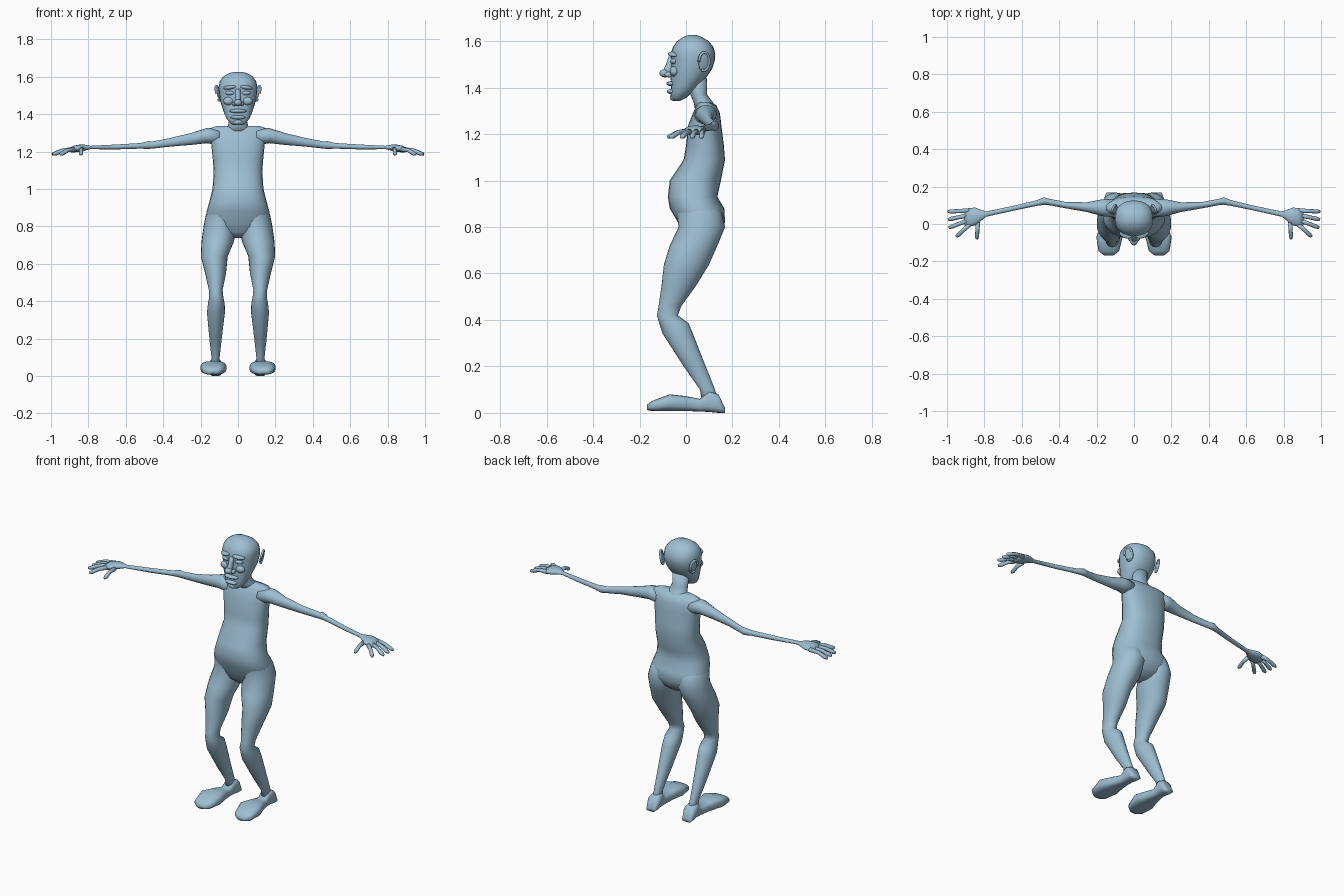
import bpy, bmesh, math
from mathutils import Vector, Matrix

skin = bpy.data.materials.new("pale blue skin")
skin.diffuse_color = (0.34, 0.52, 0.65, 1)


def finish(name, bm, mirror=False):
    """Turn a bmesh into a smooth object, optionally mirrored over x."""
    bmesh.ops.recalc_face_normals(bm, faces=bm.faces)
    for f in bm.faces:
        f.smooth = True
    me = bpy.data.meshes.new(name)
    bm.to_mesh(me)
    bm.free()
    me.materials.append(skin)
    ob = bpy.data.objects.new(name, me)
    bpy.context.collection.objects.link(ob)
    if mirror:
        mod = ob.modifiers.new("mirror", "MIRROR")
        mod.use_mirror_merge = False
    return ob


def loft(name, rings, mirror=False, n=20, power=1.0):
    """Skin rings given as (centre, half axis u, half axis v)."""
    bm = bmesh.new()
    loops = []
    for c, u, v in rings:
        loop = []
        for i in range(n):
            a = 2 * math.pi * i / n
            ca, sa = math.cos(a), math.sin(a)
            p = Vector(c) + Vector(u) * math.copysign(abs(ca) ** power, ca) \
                + Vector(v) * math.copysign(abs(sa) ** power, sa)
            loop.append(bm.verts.new(p))
        loops.append(loop)
    for a, b in zip(loops, loops[1:]):
        for i in range(n):
            j = (i + 1) % n
            bm.faces.new((a[i], a[j], b[j], b[i]))
    bm.faces.new(loops[0])
    bm.faces.new(loops[-1])
    return finish(name, bm, mirror)


def stack(name, rows, mirror=False, power=1.0):
    """Horizontal rings: (z, front y, back y, centre x, half width)."""
    return loft(name, [((x, (f + b) / 2, z), (w, 0, 0), (0, (b - f) / 2, 0))
                       for z, f, b, x, w in rows], mirror, 24, power)


def blob(name, pos, radii, rot=(0, 0, 0), mirror=False):
    bm = bmesh.new()
    m = Matrix.Translation(pos)
    for ang, ax in zip(rot, "XYZ"):
        m = m @ Matrix.Rotation(math.radians(ang), 4, ax)
    bmesh.ops.create_uvsphere(bm, u_segments=16, v_segments=10, radius=1,
                              matrix=m @ Matrix.Diagonal((*radii, 1)))
    return finish(name, bm, mirror)


# Torso with rounded belly and flat shoulders
stack("torso", [
    (1.338, .06, .10, 0, .11), (1.325, .045, .13, 0, .15),
    (1.29, .03, .146, 0, .155), (1.24, .01, .152, 0, .143),
    (1.15, .0, .163, 0, .134), (1.09, -.01, .168, 0, .13),
    (1.0, -.07, .15, 0, .136), (.93, -.078, .135, 0, .154),
    (.88, -.07, .165, 0, .168), (.82, -.035, .168, 0, .172),
    (.77, -.02, .14, 0, .12), (.738, .02, .10, 0, .03)], power=.85)

# Bent legs
stack("leg", [
    (.92, -.04, .12, .085, .065), (.86, -.04, .155, .092, .08),
    (.80, -.032, .168, .097, .087), (.72, -.07, .135, .108, .087),
    (.64, -.095, .10, .127, .072), (.55, -.105, .045, .120, .056),
    (.46, -.118, -.02, .119, .037), (.42, -.125, -.035, .116, .038),
    (.385, -.115, .012, .116, .045), (.34, -.10, .03, .118, .048),
    (.20, -.01, .085, .12, .033), (.10, .06, .125, .12, .022),
    (.04, .07, .14, .12, .024)], True)

# Long shoe-like feet, lofted from toe to heel
loft("foot", [((x, y, (lo + hi) / 2), (w, 0, 0), (0, 0, (hi - lo) / 2))
              for y, x, w, lo, hi in [
    (-.168, .135, .025, .012, .035), (-.145, .135, .055, .008, .052),
    (-.07, .131, .070, .008, .080), (0, .126, .048, .008, .072),
    (.06, .122, .034, .006, .060), (.10, .12, .034, .004, .095),
    (.14, .12, .038, .0, .080), (.168, .12, .028, .0, .020)]],
    True, 20, .7)

# Outstretched arms, elbow and palm
loft("arm", [((x, y, z), (0, ry, 0), (0, 0, rz)) for x, y, z, ry, rz in [
    (.10, .085, 1.28, .05, .045), (.17, .087, 1.285, .045, .04),
    (.25, .090, 1.268, .026, .032), (.36, .100, 1.250, .017, .023),
    (.46, .119, 1.235, .017, .019), (.48, .123, 1.235, .020, .021),
    (.52, .112, 1.231, .015, .015), (.65, .083, 1.225, .013, .013),
    (.79, .053, 1.222, .014, .009), (.82, .046, 1.221, .030, .016),
    (.85, .040, 1.218, .048, .019), (.88, .036, 1.213, .049, .018),
    (.905, .034, 1.209, .042, .011)]], True, 16)

# Four fingers and a thumb, each with a bent knuckle
fingers = [((.88, .072), (.995, .066)), ((.88, .048), (.994, .024)),
           ((.88, .022), (.99, -.020)), ((.87, .005), (.95, -.068)),
           ((.835, .01), (.84, -.080))]
for k, (a, b) in enumerate(fingers):
    a, b = Vector((*a, 1.212)), Vector((*b, 1.187))
    mid = a.lerp(b, .5) + Vector((0, 0, .008))
    d = (b - a).normalized()
    u = d.cross(Vector((0, 0, 1))).normalized()
    v = u.cross(d)
    loft("thumb" if k == 4 else "finger_%d" % (k + 1),
         [(p, u * r, v * r) for p, r in [
             (a, .013), (mid, .0105), (a.lerp(b, .85), .0115),
             (b, .007)]], True, 10)

# Neck, leaning forward into the skull
loft("neck", [((0, y, z), (w, 0, 0), (0, d, 0)) for y, z, w, d in [
    (.09, 1.30, .075, .05), (.075, 1.335, .055, .042),
    (.055, 1.37, .047, .036), (.045, 1.44, .05, .045)]])

# Head
stack("head", [
    (1.343, -.055, -.025, 0, .026), (1.355, -.064, .0, 0, .045),
    (1.375, -.066, .02, 0, .060), (1.40, -.064, .05, 0, .072),
    (1.44, -.066, .085, 0, .086), (1.48, -.064, .112, 0, .097),
    (1.52, -.064, .125, 0, .102), (1.545, -.066, .126, 0, .103),
    (1.575, -.056, .118, 0, .098), (1.60, -.038, .098, 0, .080),
    (1.618, -.012, .068, 0, .052), (1.626, .01, .045, 0, .024)], power=.88)

# Face
loft("nose_bridge", [((0, y, z), (w, 0, 0), (0, .02, 0)) for y, z, w in [
    (-.055, 1.535, .014), (-.066, 1.50, .013), (-.078, 1.475, .016),
    (-.085, 1.455, .020)]], n=12)
blob("nose_tip", (0, -.090, 1.462), (.021, .024, .018))
blob("nostril", (.020, -.074, 1.456), (.012, .018, .012), mirror=True)
blob("brow", (.045, -.056, 1.543), (.036, .020, .011), (0, 8, 20), True)
blob("eye", (.044, -.052, 1.513), (.025, .016, .012), (0, 0, 15), True)
blob("cheek", (.050, -.050, 1.470), (.028, .020, .022), mirror=True)
blob("upper_lip", (0, -.062, 1.417), (.046, .023, .011))
blob("lower_lip", (0, -.060, 1.383), (.040, .023, .011))
blob("chin", (0, -.052, 1.358), (.028, .018, .016))

# Ears: a raised rim around a thin shell
blob("ear_shell", (.104, .078, 1.512), (.006, .025, .042), (-8, 12, 20), True)
rim = Matrix.Translation((.107, .078, 1.512)) @ Matrix.Rotation(math.radians(12), 4, "Y") \
    @ Matrix.Rotation(math.radians(20), 4, "Z")
rings = []
for i in range(17):
    t = math.radians(-120 + 300 * i / 16)
    out = Vector((0, math.cos(t), math.sin(t)))
    c = rim @ Vector((0, .024 * out.y, .04 * out.z))
    rings.append((c, out * .006, Vector((.007, 0, 0))))
loft("ear_rim", rings, True, 8)
